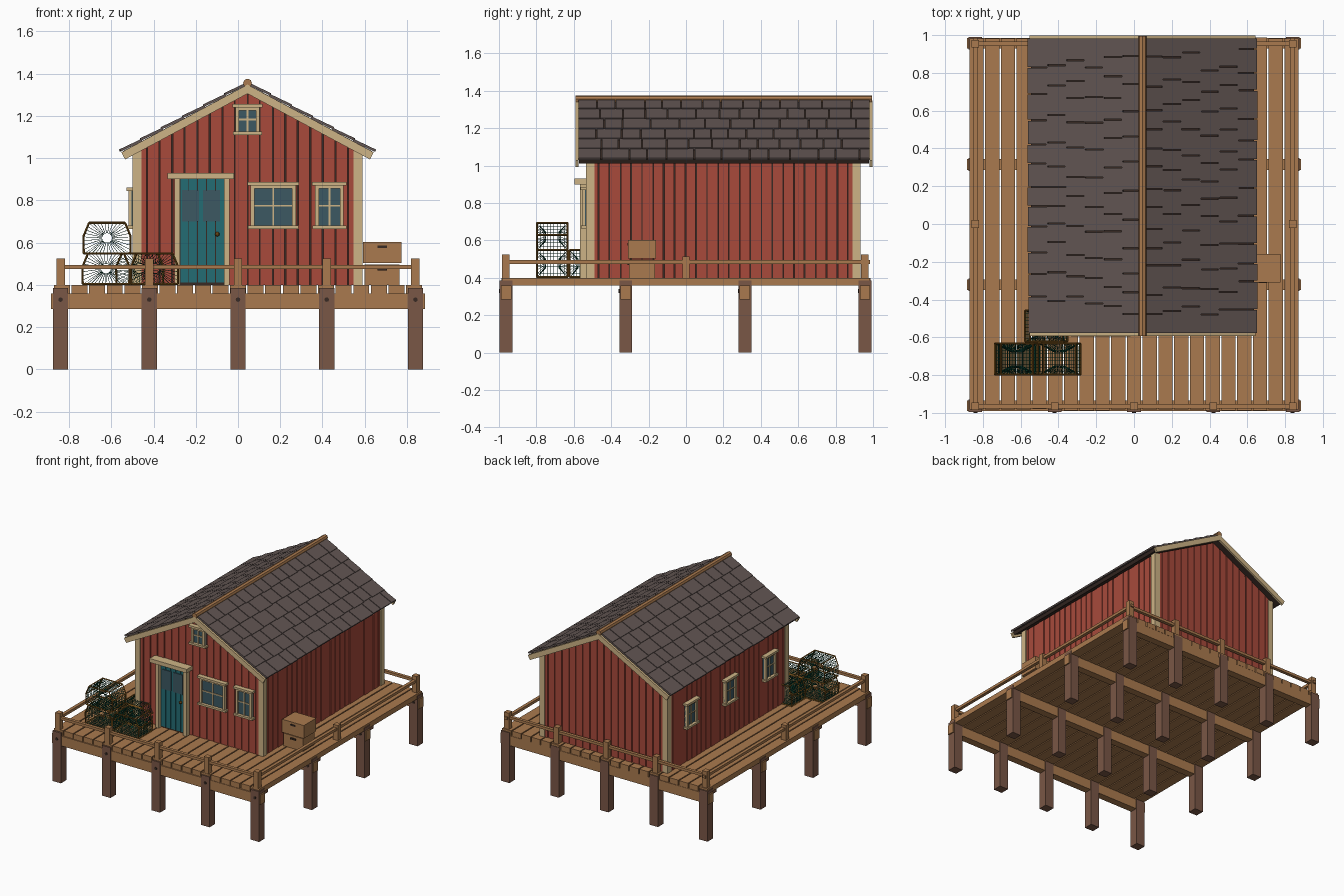
import bpy, bmesh, math, random
from mathutils import Matrix, Vector

random.seed(4)
cube = bpy.data.objects.get("Cube")
if cube:
    bpy.data.objects.remove(cube)


def material(name, r, g, b):
    m = bpy.data.materials.new(name)
    m.use_nodes = True
    lin = [((c / 255 + 0.055) / 1.055) ** 2.4 for c in (r, g, b)] + [1]
    m.diffuse_color = lin
    m.node_tree.nodes["Principled BSDF"].inputs["Base Color"].default_value = lin
    return m


RED = material("barn red", 168, 74, 59)
CREAM = material("cream trim", 206, 180, 134)
WOOD = material("deck wood", 170, 122, 78)
PILE = material("dark pile wood", 122, 87, 70)
TEAL = material("teal door", 36, 108, 116)
GLASS = material("window glass", 60, 88, 98)
SLATE = material("shingle grey", 98, 86, 83)
NET = material("green net", 12, 72, 54)
BRASS = material("trap frame brown", 126, 86, 28)
DARK = material("dark seam", 56, 42, 36)

parts = {}
I = Matrix()


def part(name, mat):
    return parts.setdefault(name, (bmesh.new(), mat))[0]


def box(name, mat, x0, x1, y0, y1, z0, z1, M=I):
    T = Matrix.Translation(((x0 + x1) / 2, (y0 + y1) / 2, (z0 + z1) / 2))
    S = Matrix.Diagonal((x1 - x0, y1 - y0, z1 - z0, 1))
    bmesh.ops.create_cube(part(name, mat), size=1, matrix=M @ T @ S)


def prism(name, mat, pts, y0, y1):
    """Extrude an outline of x, z points along y."""
    bm = part(name, mat)
    f = bm.faces.new([bm.verts.new((x, y0, z)) for x, z in pts])
    ext = bmesh.ops.extrude_face_region(bm, geom=[f])["geom"]
    bmesh.ops.translate(bm, vec=(0, y1 - y0, 0),
                        verts=[v for v in ext if isinstance(v, bmesh.types.BMVert)])


def rod(name, mat, a, b, r, sides=6):
    a, b = Vector(a), Vector(b)
    M = Matrix.Translation((a + b) / 2) @ (b - a).to_track_quat('Z', 'Y').to_matrix().to_4x4()
    bmesh.ops.create_cone(part(name, mat), cap_ends=True, segments=sides,
                          radius1=r, radius2=r, depth=(b - a).length, matrix=M)


# Piles, cross beams and deck boards
PX = [-0.84, -0.42, 0, 0.42, 0.84]
for y in (-0.962, -0.322, 0.315, 0.957):
    box("cross_beams", WOOD, -0.885, 0.885, y - 0.028, y + 0.028, 0.285, 0.36)
    for x in PX:
        box("piles", PILE, x - 0.036, x + 0.036, y - 0.034, y + 0.034, 0, 0.385)
        rod("pile_bolts", DARK, (x, y - 0.03, 0.33), (x, y - 0.038, 0.33), 0.011, 8)
step = 1.75 / 21
for i in range(21):
    x = -0.875 + i * step
    j = random.uniform(0, 0.008)
    box("deck_boards", WOOD, x + 0.004, x + step - 0.004, -0.98 - j, 0.98 + j, 0.36, 0.4)

# Railings
for y in (-0.965, 0.955):
    for x in PX:
        box("rail_posts", WOOD, x - 0.02, x + 0.02, y - 0.02, y + 0.02, 0.4, 0.525)
    box("rails", WOOD, -0.86, 0.86, y - 0.012, y + 0.012, 0.475, 0.495)
for x in (-0.84, 0.84):
    box("rail_posts", WOOD, x - 0.02, x + 0.02, -0.02, 0.02, 0.4, 0.515)
    box("rails", WOOD, x - 0.012, x + 0.012, -0.985, 0.985, 0.475, 0.495)

# House core and wall boards
CX, HW, Y0, Y1, SLOPE = 0.045, 0.535, -0.525, 0.925, 0.537


def wall_top(x):
    return 1.315 - SLOPE * abs(x - CX)


e = HW - 0.006
prism("house_core", DARK, [(CX - e, 0.4), (CX + e, 0.4), (CX + e, wall_top(CX + e)),
                           (CX, 1.31), (CX - e, wall_top(CX + e))], Y0 + 0.006, Y1 - 0.006)
n = 18
w = 2 * HW / n
for i in range(n):
    a, b = CX - HW + i * w + 0.003, CX - HW + (i + 1) * w - 0.003
    outline = [(a, 0.4), (b, 0.4), (b, wall_top(b)), (a, wall_top(a))]
    j = random.uniform(0, 0.005)
    prism("gable_boards", RED, outline, Y0 - j, Y0 + 0.02)
    prism("gable_boards", RED, outline, Y1 - 0.02, Y1 + j)
n = 25
w = (Y1 - Y0) / n
for i in range(n):
    a, b = Y0 + i * w + 0.003, Y0 + (i + 1) * w - 0.003
    for s in (-1, 1):
        xs = sorted((CX + s * (HW - 0.02), CX + s * (HW + random.uniform(0, 0.005))))
        box("side_boards", RED, *xs, a, b, 0.4, wall_top(CX + HW))
for s in (-1, 1):
    for y0, y1 in ((Y0 - 0.009, Y0 + 0.036), (Y1 - 0.036, Y1 + 0.009)):
        xs = sorted((CX + s * (HW - 0.034), CX + s * (HW + 0.009)))
        box("corner_boards", CREAM, *xs, y0, y1, 0.4, wall_top(CX + HW) + 0.005)

# Roof: sheathing, shingles, barge boards and ridge pole
ang = math.atan(SLOPE)
L = 0.597 / math.cos(ang)
ROWS = 6
for turn in (0, math.pi):
    M = (Matrix.Translation((CX, 0.203, 1.347)) @ Matrix.Rotation(turn, 4, 'Z')
         @ Matrix.Rotation(ang, 4, 'Y'))
    box("roof_sheathing", DARK, 0, L - 0.01, -0.775, 0.775, -0.022, 0.002, M)
    for y in (-0.787, 0.787):
        box("barge_boards", CREAM, 0, L, y - 0.008, y + 0.008, -0.037, 0.001, M)
    run = L / ROWS
    for r in range(ROWS):
        R = M @ Matrix.Translation((r * run, 0, 0)) @ Matrix.Rotation(-0.05, 4, 'Y')
        y = -0.782
        while y < 0.782:
            end = y + random.uniform(0.09, 0.16)
            if end > 0.73:
                end = 0.782
            box("shingles", SLATE, 0, run + random.uniform(0, 0.006),
                y + 0.003, end - 0.003, 0, 0.012, R)
            y = end
rod("ridge_pole", WOOD, (CX, -0.592, 1.355), (CX, 0.995, 1.355), 0.021, 8)


# Windows; local -y points out of the wall
def window(M, w, z0, z1):
    h, f, zm = w / 2, 0.018, (z0 + z1) / 2
    box("window_glass", GLASS, -h, h, -0.012, 0, z0, z1, M)
    for s in (-1, 1):
        xs = sorted((s * h, s * (h - f)))
        box("window_frames", CREAM, *xs, -0.026, 0, z0, z1, M)
    box("window_frames", CREAM, -h, h, -0.024, 0, z1 - 0.014, z1, M)
    box("window_frames", CREAM, -0.004, 0.004, -0.018, 0, z0, z1, M)
    box("window_frames", CREAM, -h, h, -0.018, 0, zm - 0.004, zm + 0.004, M)
    box("window_heads", CREAM, -h - 0.014, h + 0.014, -0.036, 0, z1, z1 + 0.016, M)
    box("window_sills", CREAM, -h - 0.012, h + 0.012, -0.034, 0, z0 - 0.015, z0, M)


for x, w, z0, z1 in ((0.167, 0.215, 0.68, 0.87), (0.433, 0.135, 0.68, 0.87),
                     (CX, 0.115, 1.125, 1.24)):
    window(Matrix.Translation((x, Y0 - 0.003, 0)), w, z0, z1)
for y in (0.66, 0.19, -0.29):
    window(Matrix.Translation((CX - HW - 0.003, y, 0)) @ Matrix.Rotation(-math.pi / 2, 4, 'Z'),
           0.13, 0.68, 0.845)

# Front door
for i in range(5):
    x = -0.275 + i * 0.042
    box("door_boards", TEAL, x + 0.002, x + 0.04, -0.543, Y0, 0.41, 0.9)
box("door_backing", DARK, -0.278, -0.062, -0.536, Y0, 0.4, 0.9)
for x in (-0.225, -0.125):
    box("door_panes", GLASS, x - 0.04, x + 0.04, -0.549, -0.541, 0.7, 0.85)
for x in (-0.288, -0.054):
    box("door_frame", CREAM, x - 0.013, x + 0.013, -0.568, Y0, 0.4, 0.9)
box("door_head", CREAM, -0.333, -0.018, -0.595, Y0, 0.9, 0.93)
bmesh.ops.create_icosphere(part("door_knob", BRASS), subdivisions=2, radius=0.011,
                           matrix=Matrix.Translation((-0.098, -0.556, 0.64)))

# Stacked crates with hand slots
box("lower_crate", WOOD, 0.6, 0.765, -0.305, -0.165, 0.4, 0.497)
box("upper_crate", WOOD, 0.592, 0.775, -0.31, -0.16, 0.503, 0.603)
for z in (0.475, 0.58):
    box("crate_slots", DARK, 0.66, 0.705, -0.313, -0.304, z - 0.006, z + 0.006)

# Lobster-style pots: net shell, funnel ends and wooden hoops
ARCH = [(-0.11, 0), (0.11, 0), (0.112, 0.08), (0.085, 0.145), (-0.085, 0.145), (-0.112, 0.08)]
HD = 0.082


def pot(cx, cy, z):
    bm = part("pot_netting", NET)
    loop = []
    for k, p in enumerate(ARCH):
        a, b = Vector(p), Vector(ARCH[(k + 1) % len(ARCH)])
        cuts = max(2, round((b - a).length / 0.019))
        loop += [a.lerp(b, t / cuts) for t in range(cuts)]
    at = lambda p, y: bm.verts.new((cx + p[0], cy + y, z + 0.002 + p[1]))
    rings = [[at(p, -HD + 2 * HD * t / 9) for p in loop] for t in range(10)]
    pairs = list(zip(rings, rings[1:]))
    mid = Vector((0, 0.075))
    for s, end in ((-1, rings[0]), (1, rings[-1])):
        hole = [at(mid + (p - mid).normalized() * 0.024, s * 0.035) for p in loop]
        pairs.append((end, hole))
    for a, b in pairs:
        for i in range(len(loop)):
            bm.faces.new((a[i - 1], a[i], b[i], b[i - 1]))
    for k, (x, h) in enumerate(ARCH):
        x2, h2 = ARCH[(k + 1) % len(ARCH)]
        for y in (-HD, HD):
            rod("pot_hoops", BRASS, (cx + x, cy + y, z + h + 0.004),
                (cx + x2, cy + y, z + h2 + 0.004), 0.005, 4)
        rod("pot_hoops", BRASS, (cx + x, cy - HD, z + h + 0.004),
            (cx + x, cy + HD, z + h + 0.004), 0.005, 4)


pot(-0.625, -0.715, 0.4)
pot(-0.395, -0.715, 0.4)
pot(-0.62, -0.715, 0.545)
pot(-0.465, -0.54, 0.4)

# Turn every collected part into an object
for name, (bm, mat) in parts.items():
    bmesh.ops.recalc_face_normals(bm, faces=bm.faces)
    me = bpy.data.meshes.new(name)
    bm.to_mesh(me)
    bm.free()
    me.materials.append(mat)
    ob = bpy.data.objects.new(name, me)
    bpy.context.scene.collection.objects.link(ob)
    if name == "pot_netting":
        wire = ob.modifiers.new("net", 'WIREFRAME')
        wire.thickness = 0.0035
        wire.use_even_offset = False
